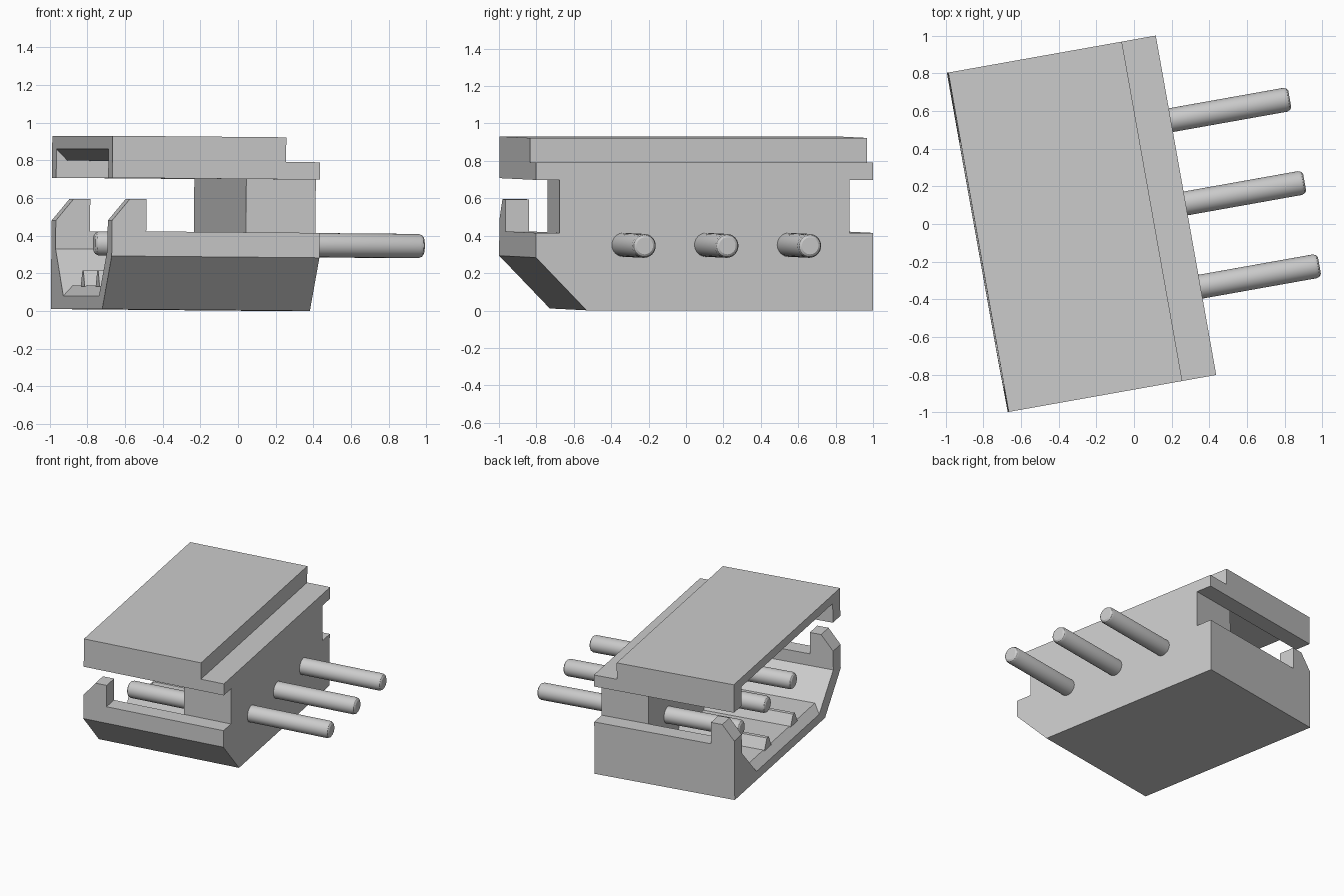
import bpy
import bmesh
from math import cos, sin, pi, radians
from mathutils import Matrix, Vector

cube = bpy.data.objects.get("Cube")
if cube:
    bpy.data.objects.remove(cube, do_unlink=True)

grey = bpy.data.materials.new("light_grey")
grey.use_nodes = True
colour = (0.6, 0.6, 0.6, 1)
grey.diffuse_color = colour
grey.node_tree.nodes["Principled BSDF"].inputs["Base Color"].default_value = colour

# Whole model is turned about z and leans very slightly
PLACE = (Matrix.Translation((-0.282, 0, 0.006))
         @ Matrix.Rotation(radians(10.1), 4, 'Z')
         @ Matrix.Rotation(radians(0.5), 4, 'Y'))

LEFT, RIGHT, PILLAR, STEP = -0.56, 0.56, 0.185, 0.376
OUT, IN = 0.915, 0.787            # outer and inner half lengths
RIM, SHELF, LEDGE, TOP = 0.414, 0.697, 0.789, 0.92


def loft(name, rings, smooth=False):
    """Skin a list of equal-length point rings and cap both ends."""
    bm = bmesh.new()
    loops = [[bm.verts.new(p) for p in ring] for ring in rings]
    n = len(loops[0])
    for a, b in zip(loops, loops[1:]):
        for i in range(n):
            j = (i + 1) % n
            bm.faces.new((a[i], a[j], b[j], b[i]))
    bm.faces.new(loops[0])
    bm.faces.new(loops[-1][::-1])
    bmesh.ops.recalc_face_normals(bm, faces=bm.faces)
    mesh = bpy.data.meshes.new(name)
    bm.to_mesh(mesh)
    bm.free()
    mesh.materials.append(grey)
    obj = bpy.data.objects.new(name, mesh)
    bpy.context.collection.objects.link(obj)
    obj.matrix_world = PLACE
    if smooth:
        bpy.ops.object.select_all(action='DESELECT')
        obj.select_set(True)
        bpy.context.view_layer.objects.active = obj
        bpy.ops.object.shade_smooth_by_angle(angle=radians(30))
    return obj


def section(x, profile):
    return [Vector((x, y, z)) for y, z in profile]


def tray_profile(floor_y, floor_z):
    return [(-OUT, 0.282), (-0.64, 0), (OUT, 0), (OUT, RIM), (IN, RIM), (IN, 0.32),
            (floor_y, floor_z), (-floor_y, floor_z), (-IN, 0.32), (-IN, RIM), (-OUT, RIM)]


def cover_profile(ceiling):
    return [(-OUT, SHELF), (-OUT, TOP), (OUT, TOP), (OUT, SHELF),
            (IN, SHELF), (IN, ceiling), (-IN, ceiling), (-IN, SHELF)]


# Open tray with a sloped lip on the floor
lip = tray_profile(0.54, 0.07)
floor = tray_profile(0.595, 0.125)
loft("tray", [section(LEFT, lip), section(-0.5, floor), section(PILLAR, floor)])

# Cover with a sloped lip on the ceiling
loft("cover", [section(LEFT, cover_profile(0.85)), section(-0.5, cover_profile(LEDGE)),
               section(PILLAR, cover_profile(LEDGE))])
slab = [(-OUT, LEDGE), (OUT, LEDGE), (OUT, TOP), (-OUT, TOP)]
loft("cover_rear", [section(PILLAR, slab), section(STEP, slab)])

# Solid body joining the tray and cover, notched at both ends
body = [(-OUT, 0.282), (-0.64, 0), (OUT, 0), (OUT, RIM), (IN, RIM), (IN, SHELF),
        (OUT, SHELF), (OUT, LEDGE), (-OUT, LEDGE), (-OUT, SHELF),
        (-IN, SHELF), (-IN, RIM), (-OUT, RIM)]
loft("body", [section(PILLAR, body), section(RIGHT, body)])

# Chamfered latch tabs on the tray walls
tab = [(LEFT, RIM), (-0.375, RIM), (-0.375, 0.585), (-0.465, 0.585), (LEFT, 0.47)]
for side, name in ((-1, "front_tab"), (1, "back_tab")):
    loft(name, [[Vector((x, side * y, z)) for x, z in tab] for y in (IN, OUT)])

# Divider ridges on the floor between the pins
for i, y in enumerate((-0.215, 0.235)):
    ridge = [(y - 0.06, 0.12), (y + 0.06, 0.12), (y + 0.015, 0.205), (y - 0.015, 0.205)]
    loft(f"divider_{i + 1}", [section(-0.51, ridge), section(PILLAR, ridge)])

# Round contact pins with softened ends
SIDES = 32
PIN_STEPS = ((-0.41, 0.045), (-0.402, 0.057), (-0.385, 0.064),
             (1.18, 0.064), (1.197, 0.057), (1.205, 0.045))
for i in range(3):
    y = 0.01 + (i - 1) * 0.449
    rings = [[Vector((x, y + r * cos(2 * pi * k / SIDES), 0.35 + r * sin(2 * pi * k / SIDES)))
              for k in range(SIDES)] for x, r in PIN_STEPS]
    loft(f"pin_{i + 1}", rings, smooth=True)
